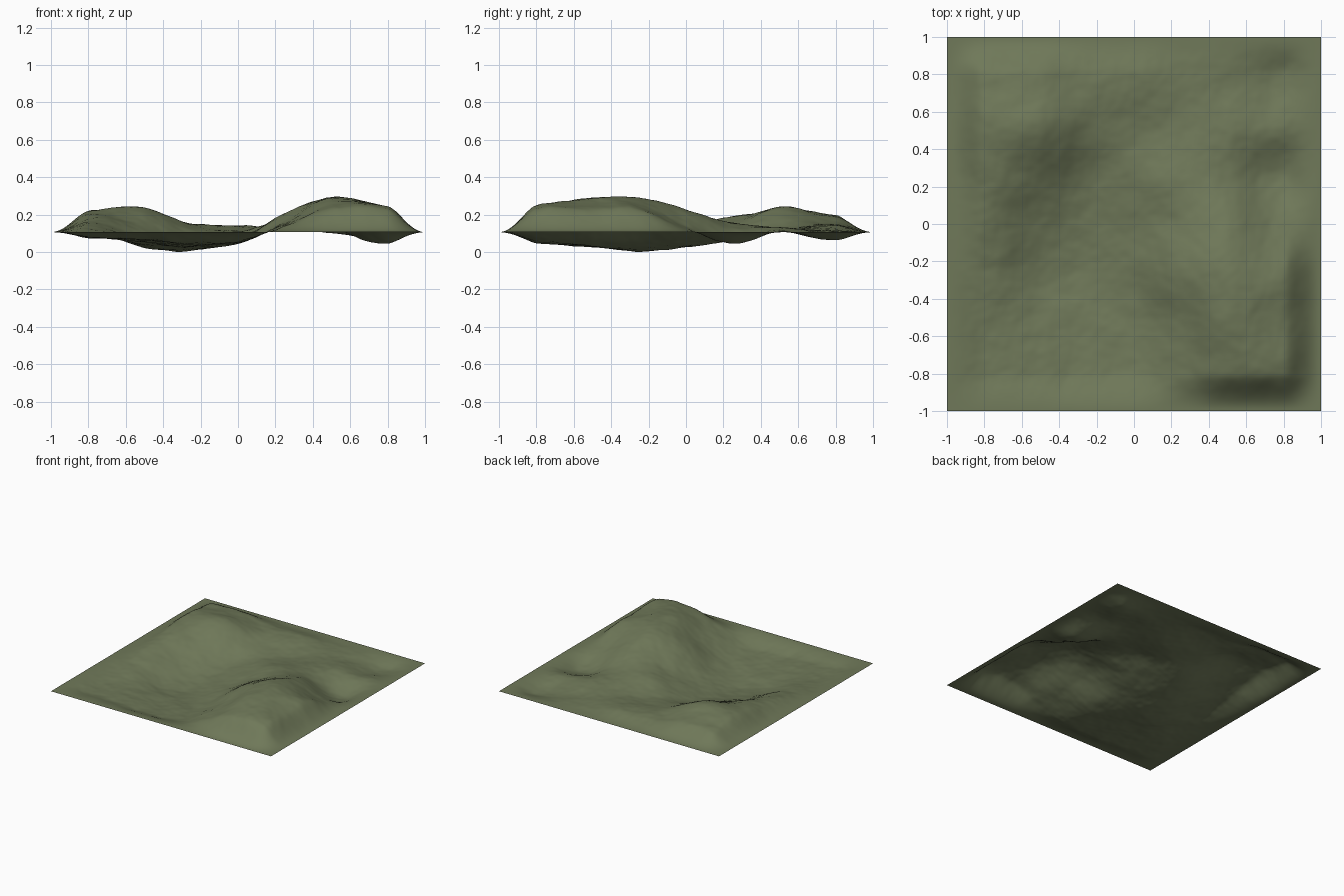
import bpy, bmesh, math
from mathutils import Vector, noise

if "Cube" in bpy.data.objects:
    bpy.data.objects.remove(bpy.data.objects["Cube"])

# Coarse relief in hundredths above the rim, x = -0.75..0.75, rows from y = 0.75 to -0.75
RELIEF = [
    [9, 9, 4, 3.5, 1.5, 0, -3.5],
    [12, 12.5, 3, 0, 1.5, 2.5, 0],
    [8, 3, -4, 0, 5, 3, -6],
    [4, -4.5, -8, -3, 6, 12.5, 3],
    [0, -8, -10, -4, 10, 18.5, 13],
    [-3, -6, -8, -6, 6, 18, 14],
    [-3, -4.5, -6, -5, 4, 14, 14],
]
RIM = 0.11
N = 140


def control(i, j):
    """Relief at control column i, row j (from the bottom); rim columns fade."""
    ci, cj = min(max(i, 0), 6), min(max(j, 0), 6)
    fade = (0.6 if ci != i else 1) * (0.6 if cj != j else 1)
    return RELIEF[6 - cj][ci] * fade / 100


def spline(p, t):
    a, b, c, d = p
    return b + 0.5 * t * (c - a + t * (2*a - 5*b + 4*c - d + t * (3*(b - c) + d - a)))


def falloff(v):
    t = min(1, (1 - abs(v)) / 0.2)
    return t * t * (3 - 2 * t)


def height(x, y):
    u, v = (x + 0.75) / 0.25, (y + 0.75) / 0.25
    i, j = math.floor(u), math.floor(v)
    rows = [spline([control(i + a, j + b) for a in range(-1, 3)], u - i)
            for b in range(-1, 3)]
    h = spline(rows, v - j)
    # small weathered bumps
    h += 0.008 * noise.fractal(Vector((x * 5, y * 5, 3.7)), 0.9, 2.0, 4)
    return RIM + h * falloff(x) * falloff(y)


# Terrain sheet
bm = bmesh.new()
bmesh.ops.create_grid(bm, x_segments=N, y_segments=N, size=1)
for v in bm.verts:
    v.co.z = height(v.co.x, v.co.y)
low = min(v.co.z for v in bm.verts)
for v in bm.verts:
    v.co.z -= low
for f in bm.faces:
    f.smooth = True
mesh = bpy.data.meshes.new("terrain")
bm.to_mesh(mesh)
bm.free()
terrain = bpy.data.objects.new("terrain", mesh)
bpy.context.collection.objects.link(terrain)

# Olive ground colour
mat = bpy.data.materials.new("olive_ground")
mat.diffuse_color = (0.16, 0.19, 0.10, 1)
mat.use_nodes = True
mat.node_tree.nodes["Principled BSDF"].inputs["Base Color"].default_value = mat.diffuse_color
mesh.materials.append(mat)
